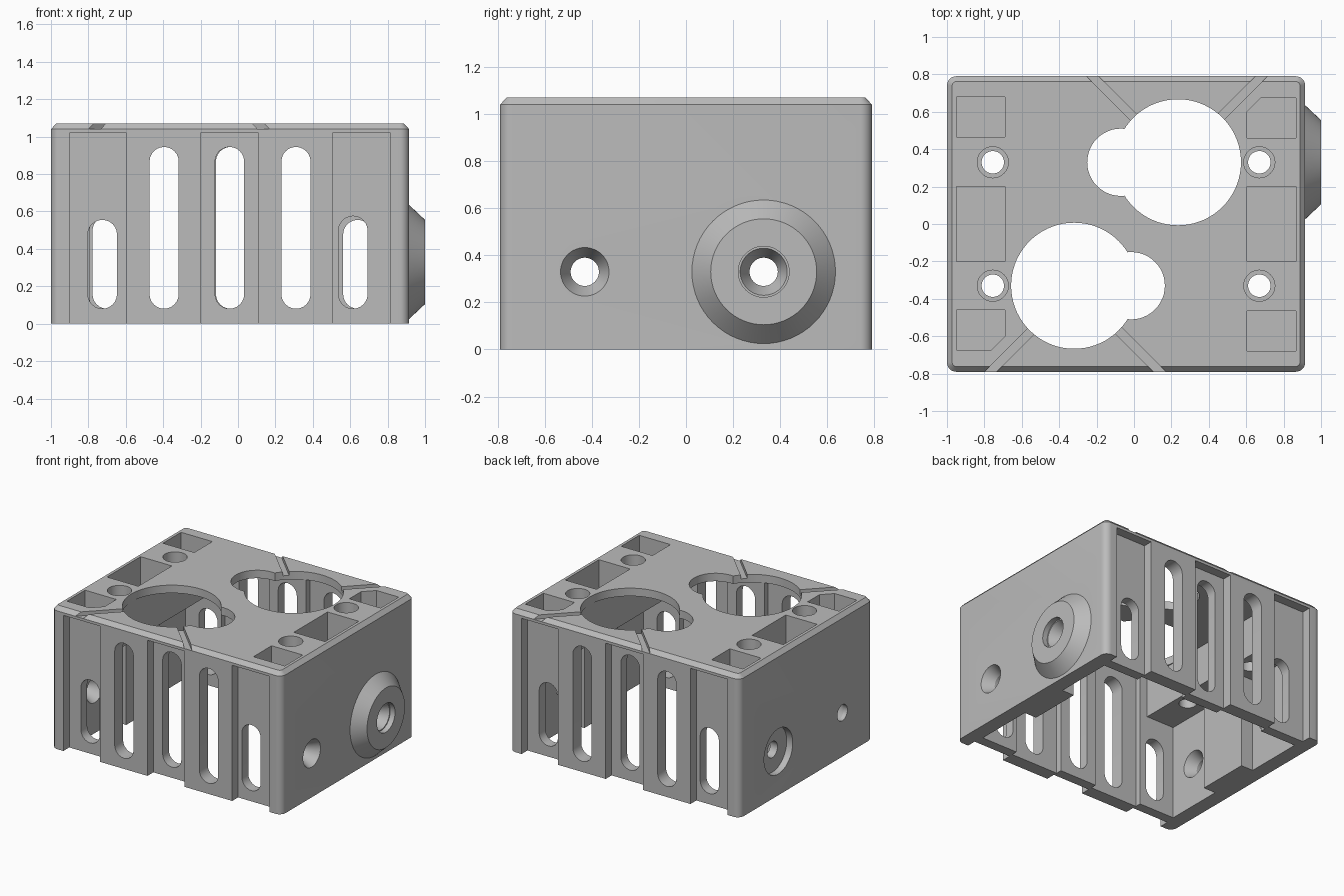
import bpy, bmesh, math
from mathutils import Vector

if "Cube" in bpy.data.objects:
    bpy.data.objects.remove(bpy.data.objects["Cube"])

CX = -0.0425          # centre of the half-turn symmetry

grey = bpy.data.materials.new("matte grey")
grey.diffuse_color = (0.5, 0.5, 0.5, 1)
grey.use_nodes = True
grey.node_tree.nodes["Principled BSDF"].inputs["Base Color"].default_value = grey.diffuse_color


def loft(name, rings):
    """Closed solid from matching rings of points."""
    bm = bmesh.new()
    loops = [[bm.verts.new(p) for p in r] for r in rings]
    n = len(loops[0])
    for a, b in zip(loops, loops[1:]):
        for i in range(n):
            j = (i + 1) % n
            bm.faces.new((a[i], a[j], b[j], b[i]))
    bm.faces.new(loops[0][::-1])
    bm.faces.new(loops[-1])
    bmesh.ops.recalc_face_normals(bm, faces=bm.faces)
    me = bpy.data.meshes.new(name)
    bm.to_mesh(me)
    bm.free()
    me.materials.append(grey)
    ob = bpy.data.objects.new(name, me)
    bpy.context.collection.objects.link(ob)
    return ob


def place(axis, u, v, w):
    return {'x': (w, u, v), 'y': (u, w, v), 'z': (u, v, w)}[axis]


def prism(pts, axis, lo, hi):
    return loft("cutter", [[place(axis, u, v, w) for u, v in pts] for w in (lo, hi)])


def box(x0, x1, y0, y1, z0, z1):
    return prism([(x0, y0), (x1, y0), (x1, y1), (x0, y1)], 'z', z0, z1)


def ring(u, v, r, n=48):
    return [(u + r * math.cos(2 * math.pi * i / n), v + r * math.sin(2 * math.pi * i / n)) for i in range(n)]


def turned(axis, u, v, steps, n=48):
    """Round solid: steps are (position along axis, radius)."""
    return loft("cutter", [[place(axis, a, b, w) for a, b in ring(u, v, r, n)] for w, r in steps])


def rounded(x0, x1, y0, y1, r, n=8):
    pts = []
    for k, (x, y) in enumerate([(x1 - r, y1 - r), (x0 + r, y1 - r), (x0 + r, y0 + r), (x1 - r, y0 + r)]):
        for i in range(n + 1):
            a = math.pi / 2 * (k + i / n)
            pts.append((x + r * math.cos(a), y + r * math.sin(a)))
    return pts


def combine(body, tool, op='DIFFERENCE'):
    m = body.modifiers.new("cut", 'BOOLEAN')
    m.operation, m.solver, m.object = op, 'EXACT', tool
    bpy.context.view_layer.objects.active = body
    bpy.ops.object.modifier_apply(modifier=m.name)
    bpy.data.objects.remove(tool)


def spin(pts):
    """Half turn about the body centre."""
    return [(2 * CX - x, -y) for x, y in pts]


# Outer shell with rounded corners and a bevelled top edge
body = loft("enclosure", [
    [(x, y, z) for x, y in rounded(-1 + d, 0.915 - d, -0.79 + d, 0.79 - d, 0.05 - d)]
    for z, d in ((0, 0), (1.04, 0), (1.07, 0.028))])

# Conical boss on the right side
combine(body, turned('x', 0.33, 0.33, [(0.88, 0.305), (0.915, 0.305), (1.0, 0.225)], 64), 'UNION')

# Interior, with stepped front and back walls
half = [(-0.79, -0.2), (-0.89, -0.2), (-0.89, -0.645), (-0.595, -0.645), (-0.595, -0.69),
        (-0.2, -0.69), (-0.2, -0.645), (0.11, -0.645), (0.11, -0.69), (0.505, -0.69),
        (0.505, -0.645), (0.805, -0.645), (0.805, -0.2), (0.705, -0.2)]
combine(body, prism(half + spin(half), 'z', -0.1, 1.01))

# Hanging side blocks that hold the pockets
combine(body, box(-0.93, -0.658, -0.68, 0.68, 0.71, 1.03), 'UNION')
combine(body, box(0.573, 0.845, -0.68, 0.68, 0.71, 1.03), 'UNION')

# Recessed panels and rounded slots, front and back
slots = [(-0.725, 0.555), (-0.395, 0.945), (-0.045, 0.945), (0.31, 0.945), (0.615, 0.575)]
for side in (-1, 1):
    def fx(x):
        return x if side < 0 else 2 * CX - x
    for x0, x1 in ((-0.9, -0.595), (-0.2, 0.11), (0.505, 0.815)):
        a, b = sorted((fx(x0), fx(x1)))
        y0, y1 = sorted((side * 0.72, side * 0.9))
        combine(body, box(a, b, y0, y1, -0.1, 1.02))
    for x, top in slots:
        r = 0.078
        pts = []
        for i in range(13):
            t = math.pi * i / 12
            pts.append((fx(x) + r * math.cos(t), top - r + r * math.sin(t)))
        for i in range(13):
            t = math.pi * (1 + i / 12)
            pts.append((fx(x) + r * math.cos(t), 0.08 + r + r * math.sin(t)))
        y0, y1 = sorted((side * 0.6, side * 0.9))
        combine(body, prism(pts, 'y', y0, y1))

# Double round openings and diagonal grooves in the lid
groove_l = [(-0.84, -0.83), (-0.775, -0.83), (-0.50, -0.555), (-0.565, -0.555)]
groove_r = [(0.145, -0.83), (0.21, -0.83), (-0.065, -0.555), (-0.13, -0.555)]
for f in (lambda p: p, spin):
    combine(body, prism(f(ring(-0.32, -0.33, 0.337, 72)), 'z', 0.95, 1.2))
    combine(body, prism(f(ring(-0.015, -0.33, 0.18)), 'z', 0.95, 1.2))
    for g in (groove_l, groove_r):
        combine(body, prism(f(g), 'z', 1.04, 1.2))

    # Rectangular pockets; the outer one beside the groove has a cut corner
    cut = [(-0.95, -0.675), (-0.765, -0.675), (-0.69, -0.6), (-0.69, -0.46), (-0.95, -0.46)]
    plain = [(-0.95, 0.465), (-0.69, 0.465), (-0.69, 0.68), (-0.95, 0.68)]
    middle = [(-0.95, -0.2), (-0.69, -0.2), (-0.69, 0.2), (-0.95, 0.2)]
    for p in (cut, plain, middle):
        combine(body, prism(f(p), 'z', 0.78, 1.2))

    # Counterbored screw holes
    for y in (-0.33, 0.33):
        (x, yy), = f([(-0.755, y)])
        combine(body, turned('z', x, yy, [(0.6, 0.06), (0.88, 0.06), (0.88, 0.083), (1.2, 0.083)]))

# Right side holes, countersunk from outside
combine(body, turned('x', -0.43, 0.33, [(0.75, 0.06), (0.83, 0.06), (0.915, 0.103), (0.95, 0.103)]))
combine(body, turned('x', 0.33, 0.33, [(0.75, 0.06), (0.88, 0.06), (0.96, 0.1), (0.96, 0.108), (1.1, 0.108)]))

# Left side holes, countersunk from inside, one with an outer round recess
combine(body, turned('x', -0.43, 0.33, [(-1.1, 0.06), (-0.97, 0.06), (-0.89, 0.1), (-0.85, 0.1)]))
combine(body, turned('x', 0.33, 0.33, [(-1.1, 0.17), (-0.95, 0.17), (-0.95, 0.06), (-0.8, 0.06)]))

bpy.ops.object.select_all(action='DESELECT')
body.select_set(True)
bpy.context.view_layer.objects.active = body
bpy.ops.object.shade_smooth_by_angle(angle=math.radians(25))
